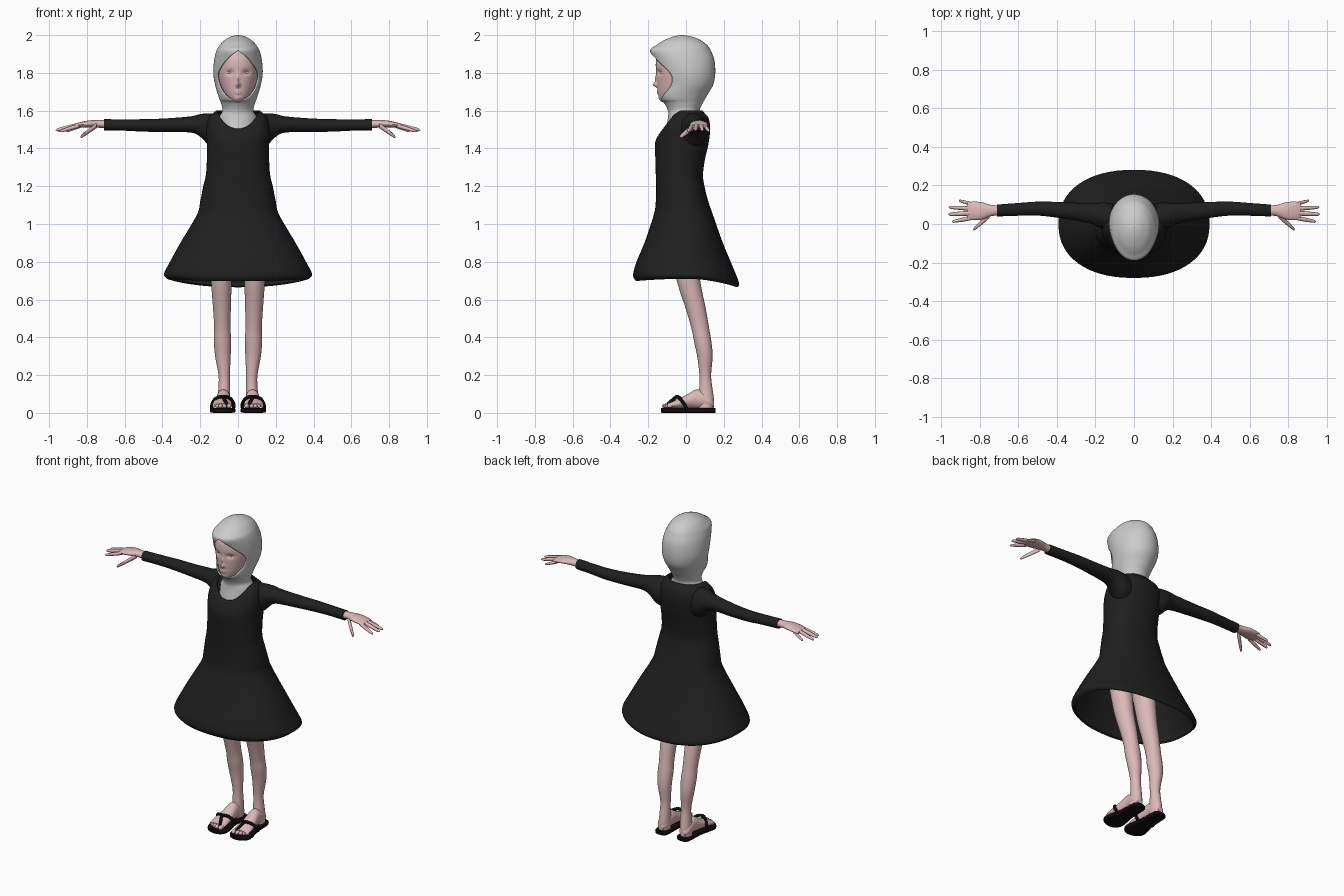
import bpy, bmesh, math
from mathutils import Vector


def material(name, rgb):
    m = bpy.data.materials.new(name)
    m.diffuse_color = (*rgb, 1)
    return m


SKIN = material("skin", (0.72, 0.48, 0.48))
BLACK = material("black_cloth", (0.014, 0.014, 0.014))
RUBBER = material("black_rubber", (0.004, 0.004, 0.004))


def smooth_rows(rows, k):
    """Catmull-Rom interpolation through rows of numbers."""
    out = []
    for i in range(len(rows) - 1):
        p0, p1 = rows[max(i - 1, 0)], rows[i]
        p2, p3 = rows[i + 1], rows[min(i + 2, len(rows) - 1)]
        for s in range(k):
            t = s / k
            out.append([0.5 * (2 * b + (c - a) * t + (2 * a - 5 * b + 4 * c - d) * t * t
                               + (3 * b - a - 3 * c + d) * t ** 3)
                        for a, b, c, d in zip(p0, p1, p2, p3)])
    return out + [list(rows[-1])]


def spow(v, e):
    return math.copysign(abs(v) ** e, v)


def skin_rings(bm, rings, caps):
    grid = [[bm.verts.new(p) for p in r] for r in rings]
    for a, b in zip(grid, grid[1:]):
        for j in range(len(a) - 1):
            bm.faces.new((a[j], a[j + 1], b[j + 1], b[j]))
    if caps:
        for r in (grid[0], grid[-1]):
            bm.faces.new(r[:-1])


def finish(name, bm, mat=None, mirror=False, thick=0, angle=50):
    bmesh.ops.remove_doubles(bm, verts=bm.verts, dist=1e-5)
    bmesh.ops.recalc_face_normals(bm, faces=bm.faces)
    me = bpy.data.meshes.new(name)
    bm.to_mesh(me)
    bm.free()
    ob = bpy.data.objects.new(name, me)
    bpy.context.collection.objects.link(ob)
    if mat:
        me.materials.append(mat)
    for o in bpy.context.selected_objects:
        o.select_set(False)
    ob.select_set(True)
    bpy.context.view_layer.objects.active = ob
    bpy.ops.object.shade_smooth_by_angle(angle=math.radians(angle))
    if thick:
        ob.modifiers.new("thickness", 'SOLIDIFY').thickness = thick
    if mirror:
        ob.modifiers.new("mirror", 'MIRROR').use_clip = False
    return ob


def hoop(row, seg, n):
    """Horizontal ring: z, half width, front y, back y, front dz, back dz, opening half width."""
    z, rx, yf, yb, dzf, dzb, w = row
    a = math.asin(min(max(w, 0) / max(rx, 1e-4), 0.99))
    yc, ry = (yf + yb) / 2, (yb - yf) / 2
    pts = []
    for j in range(seg + 1):
        t = a + (2 * math.pi - 2 * a) * j / seg
        s, c = math.sin(t), math.cos(t)
        pts.append((rx * spow(s, 2 / n), yc - ry * spow(c, 2 / n),
                    z + (dzf if c > 0 else dzb) * abs(c) ** 1.7))
    return pts


def hoops(bm, rows, k=6, seg=64, n=2, caps=False):
    rows = [list(r) + [0] * (7 - len(r)) for r in rows]
    skin_rings(bm, [hoop(r, seg, n) for r in smooth_rows(rows, k)], caps)


def limb(bm, rows, axis, k=5, seg=20, n=2):
    """Loft along one axis; rows are x, y, z and the two cross-section radii."""
    u, v = {'x': (1, 2), 'y': (0, 2), 'z': (0, 1)}[axis]
    rings = []
    for *c, a, b in smooth_rows(rows, k):
        ring = []
        for j in range(seg + 1):
            t = 2 * math.pi * (j % seg) / seg
            p = list(c)
            p[u] += a * spow(math.cos(t), 2 / n)
            p[v] += b * spow(math.sin(t), 2 / n)
            ring.append(p)
        rings.append(ring)
    skin_rings(bm, rings, True)


def ball(bm, c, r, seg=16):
    new = bmesh.ops.create_uvsphere(bm, u_segments=seg, v_segments=seg // 2, radius=1)["verts"]
    for v in new:
        v.co = Vector(c) + Vector(a * b for a, b in zip(v.co, r))


# dress body: flared skirt, waist, chest and scooped neckline
bm = bmesh.new()
hoops(bm, [(.71, .375, -.265, .272, -.012, -.045), (.735, .392, -.28, .28, -.005, -.045),
           (.80, .36, -.262, .245, 0, -.02), (.90, .305, -.22, .195), (1.05, .217, -.17, .142),
           (1.12, .2, -.16, .118), (1.2, .184, -.158, .098), (1.26, .17, -.16, .09),
           (1.34, .165, -.162, .1), (1.42, .165, -.165, .118), (1.5, .168, -.155, .128, -.045),
           (1.56, .155, -.14, .12, -.08), (1.585, .135, -.128, .1, -.09),
           (1.602, .112, -.115, .085, -.097)], n=2.25)
finish("dress", bm, BLACK, thick=.01)

# sleeves
bm = bmesh.new()
limb(bm, [(.09, .03, 1.49, .07, .095), (.15, .04, 1.5, .072, .086), (.2, .05, 1.522, .058, .06),
          (.25, .058, 1.527, .05, .043), (.38, .072, 1.523, .042, .036), (.5, .08, 1.522, .036, .033),
          (.6, .076, 1.524, .033, .03), (.71, .07, 1.525, .031, .03)], 'x', seg=32)
finish("sleeve", bm, BLACK, mirror=True)

# hands: palm, four fingers and thumb
bm = bmesh.new()
limb(bm, [(.69, .07, 1.527, .026, .022), (.74, .07, 1.53, .029, .02), (.79, .068, 1.53, .045, .018),
          (.84, .068, 1.524, .048, .014), (.865, .068, 1.519, .042, .009)], 'x')
for base, tip, r in [((.84, .032, 1.521), (.945, .012, 1.49), .011),
                     ((.85, .056, 1.523), (.965, .05, 1.497), .012),
                     ((.85, .08, 1.522), (.962, .087, 1.495), .011),
                     ((.835, .102, 1.518), (.91, .122, 1.49), .0095),
                     ((.75, .045, 1.52), (.835, -.03, 1.46), .014)]:
    b, t = Vector(base), Vector(tip)
    limb(bm, [(*b.lerp(t, f), r * s, r * s) for f, s in
              ((0, 1), (.35, 1), (.7, .85), (.92, .65), (1, .1))], 'x', k=3, seg=10)
finish("hand", bm, SKIN, mirror=True)

# legs
bm = bmesh.new()
limb(bm, [(.088, -.02, .9, .065, .072), (.088, .013, .7, .055, .062), (.085, .052, .55, .047, .053),
          (.083, .075, .45, .043, .047), (.082, .088, .38, .046, .046), (.08, .1, .3, .041, .041),
          (.073, .102, .2, .03, .031), (.073, .105, .13, .031, .035), (.075, .105, .07, .034, .043),
          (.077, .105, .025, .034, .04)], 'z', seg=28)
finish("leg", bm, SKIN, mirror=True)

# feet with toes
bm = bmesh.new()
limb(bm, [(.077, .147, .047, .018, .018), (.077, .12, .06, .035, .036), (.077, .06, .074, .036, .05),
          (.08, .01, .062, .042, .038), (.083, -.04, .049, .05, .026), (.083, -.08, .041, .052, .016),
          (.083, -.098, .038, .047, .012)], 'y', seg=24)
for i, (x, y) in enumerate([(.046, -.103), (.072, -.104), (.092, -.1), (.11, -.094), (.127, -.085)]):
    r = .015 - .0013 * i
    ball(bm, (x, y, .036), (r * .9, r * 1.6, r * .9), 12)
finish("foot", bm, SKIN, mirror=True)

# sandal soles
bm = bmesh.new()
limb(bm, [(.077, .157, .013, .018, .012), (.077, .142, .013, .04, .013), (.077, .08, .013, .045, .013),
          (.078, .02, .013, .048, .013), (.08, -.05, .013, .063, .013), (.08, -.09, .013, .067, .013),
          (.077, -.12, .013, .05, .013), (.072, -.133, .013, .018, .012)], 'y', seg=24, n=5)
finish("sandal_sole", bm, RUBBER, mirror=True)

# sandal straps: arch over the foot plus toe post
for s, side in ((1, "right"), (-1, "left")):
    cu = bpy.data.curves.new("sandal_strap_" + side, 'CURVE')
    cu.dimensions = '3D'
    cu.bevel_depth = .009
    cu.bevel_resolution = 3
    cu.use_fill_caps = True
    for path in ([(.138, .005, .02), (.136, -.012, .05), (.115, -.034, .078), (.08, -.05, .087),
                  (.046, -.034, .08), (.024, -.012, .052), (.024, .005, .02)],
                 [(.08, -.05, .086), (.07, -.072, .068), (.06, -.095, .045), (.059, -.1, .02)]):
        pts = smooth_rows(path, 5)
        sp = cu.splines.new('POLY')
        sp.points.add(len(pts) - 1)
        for p, q in zip(sp.points, pts):
            p.co = (s * q[0], q[1], q[2], 1)
    cu.materials.append(RUBBER)
    bpy.context.collection.objects.link(bpy.data.objects.new("sandal_strap_" + side, cu))

# head: loft, then brow, eye sockets, nose and lips as soft bumps
bm = bmesh.new()
hoops(bm, [(1.644, .015, -.12, -.08), (1.65, .033, -.132, -.04), (1.668, .055, -.142, 0),
           (1.7, .078, -.149, .06), (1.75, .098, -.153, .1), (1.8, .108, -.157, .11),
           (1.85, .108, -.16, .11), (1.89, .098, -.15, .1), (1.93, .07, -.11, .08)],
      k=8, seg=112, caps=True)
bumps = [(0, 1.737, .011, .012, .022), (0, 1.765, .009, .025, .009), (.043, 1.802, .02, .013, -.013),
         (0, 1.703, .016, .005, .006), (0, 1.692, .013, .005, .006), (0, 1.665, .018, .012, .004)]
for v in bm.verts:
    if v.co.y < -.04:
        v.co.y -= sum(h * math.exp(-((abs(v.co.x) - x) / sx) ** 2 - ((v.co.z - z) / sz) ** 2)
                      for x, z, sx, sz, h in bumps)
finish("head", bm, SKIN)

# eyes
bm = bmesh.new()
ball(bm, (.043, -.117, 1.802), (.022, .019, .011), 20)
finish("eye", bm, SKIN, mirror=True)

# head scarf with pointed face opening, wrapped down into the neckline
bm = bmesh.new()
hoops(bm, [(1.46, .1, -.115, .07), (1.56, .1, -.096, .078), (1.6, .082, -.096, .072),
           (1.64, .09, -.116, .088, 0, 0, 0), (1.66, .098, -.14, .1, 0, 0, .04),
           (1.69, .108, -.148, .117, 0, 0, .073), (1.74, .122, -.14, .145, 0, 0, .101),
           (1.8, .131, -.15, .155, 0, 0, .107), (1.87, .126, -.175, .15, 0, 0, .06),
           (1.92, .113, -.19, .13), (1.945, .098, -.16, .114), (1.97, .076, -.122, .083),
           (1.99, .043, -.075, .04), (1.998, .018, -.04, 0), (2.0, .001, -.021, -.019)], k=6, seg=72)
finish("head_scarf", bm, thick=.008)
